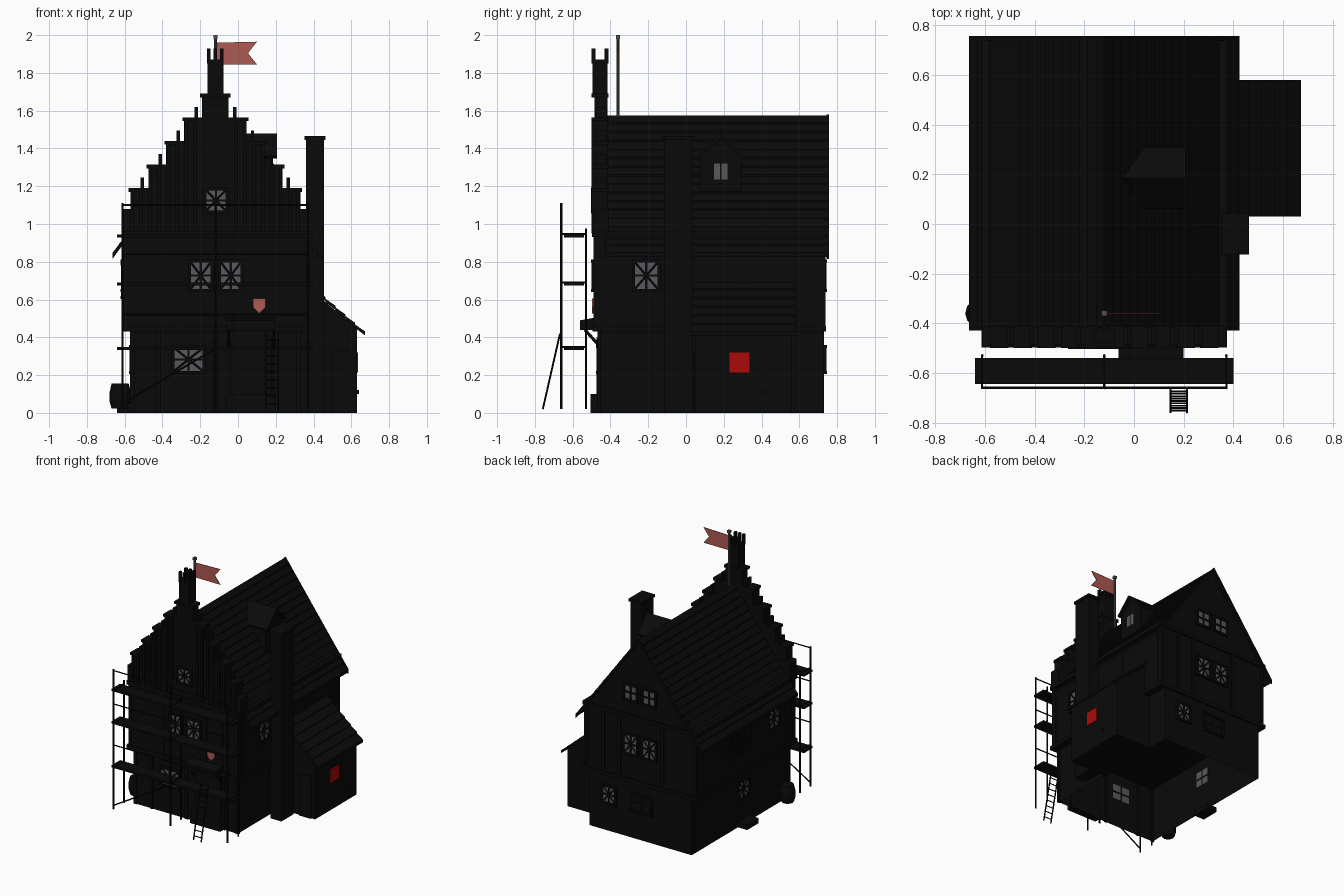
import bpy, bmesh, math
from mathutils import Vector

cube = bpy.data.objects.get("Cube")
if cube:
    bpy.data.objects.remove(cube, do_unlink=True)


def material(name, rgb):
    m = bpy.data.materials.new(name)
    m.use_nodes = True
    m.diffuse_color = (*rgb, 1)
    m.node_tree.nodes["Principled BSDF"].inputs["Base Color"].default_value = (*rgb, 1)
    return m


BLACK = material("soot black", (.003, .003, .003))
GLASS = material("window grey", (.1, .1, .11))
STEEL = material("pole grey", (.08, .08, .085))
PINK = material("faded red", (.42, .1, .085))
RED = material("bright red", (.4, .003, .003))
MID = -.12          # x of the ridge line
PITCH = 1.35


def finish(name, bm, mat):
    bmesh.ops.recalc_face_normals(bm, faces=bm.faces)
    mesh = bpy.data.meshes.new(name)
    bm.to_mesh(mesh)
    bm.free()
    mesh.materials.append(mat)
    ob = bpy.data.objects.new(name, mesh)
    bpy.context.collection.objects.link(ob)
    return ob


def prism(name, pts, a, b, axis="y", mat=BLACK, bottom=True):
    """Extrude a 2D outline between a and b along an axis."""
    place = {"x": lambda p, t: (t, p[0], p[1]),
             "y": lambda p, t: (p[0], t, p[1]),
             "z": lambda p, t: (p[0], p[1], t)}[axis]
    bm = bmesh.new()
    lo = [bm.verts.new(place(p, a)) for p in pts]
    hi = [bm.verts.new(place(p, b)) for p in pts]
    if bottom:
        bm.faces.new(lo)
    bm.faces.new(hi)
    for i in range(len(pts)):
        j = (i + 1) % len(pts)
        bm.faces.new((lo[i], lo[j], hi[j], hi[i]))
    return finish(name, bm, mat)


def box(name, x0, x1, y0, y1, z0, z1, mat=BLACK, bottom=True):
    return prism(name, [(x0, y0), (x1, y0), (x1, y1), (x0, y1)], z0, z1, "z", mat, bottom)


def beam(name, p, q, r=.006, mat=BLACK, sides=6):
    p, q = Vector(p), Vector(q)
    bm = bmesh.new()
    bmesh.ops.create_cone(bm, cap_ends=True, segments=sides, radius1=r, radius2=r, depth=(q - p).length)
    ob = finish(name, bm, mat)
    ob.rotation_euler = (q - p).to_track_quat("Z", "Y").to_euler()
    ob.location = (p + q) / 2
    return ob


def on_wall(side, wall):
    """Map (along, up, out) to world space for one wall."""
    return {"front": lambda u, v, n: (u, wall - n, v), "back": lambda u, v, n: (u, wall + n, v),
            "left": lambda u, v, n: (wall - n, u, v), "right": lambda u, v, n: (wall + n, u, v)}[side]


def window(name, side, wall, u, v, w, h, star=True, pane=GLASS):
    at = on_wall(side, wall)

    def plate(part, u0, u1, v0, v1, n0, n1, mat=BLACK):
        a, b = at(u0, v0, n0), at(u1, v1, n1)
        (x0, x1), (y0, y1), (z0, z1) = [sorted(c) for c in zip(a, b)]
        box(name + "_" + part, x0, x1, y0, y1, z0, z1, mat)

    f = .016
    plate("glass", u - w / 2, u + w / 2, v - h / 2, v + h / 2, -.004, .004, pane)
    for s in (-1, 1):
        e, t = u + s * (w + f) / 2, v + s * (h + f) / 2
        plate("jamb", e - f / 2, e + f / 2, v - h / 2 - f, v + h / 2 + f, 0, .014)
        plate("rail", u - w / 2 - f, u + w / 2 + f, t - f / 2, t + f / 2, 0, .016)
    plate("mullion", u - .006, u + .006, v - h / 2, v + h / 2, -.006, .01)
    plate("transom", u - w / 2, u + w / 2, v - .006, v + .006, -.006, .01)
    if star:
        for s in (-1, 1):
            beam(name + "_lattice", at(u - w / 2, v - s * h / 2, .005), at(u + w / 2, v + s * h / 2, .005), .005)


# Walls: open-bottomed ground floor, jettied upper floor, attic
box("ground_floor", -.56, .32, -.46, .73, 0, .44, bottom=False)
box("upper_floor", -.605, .365, -.485, .73, .43, .95)
prism("attic", [(-.605, .93), (.365, .93), (MID, 1.56)], -.42, .73)
for z, y in ((.43, -.495), (.93, -.498)):
    box("floor_beam", -.615, .375, y, .74, z, z + .03)
for x in (-.56, -.42, -.12, .2, .32):
    box("ground_post", x - .012, x + .012, -.468, -.45, 0, .43)
for x in (-.59, -.31, .06, .2, .35):
    for y in (-.491, .728):
        box("upper_post", x - .012, x + .012, y, y + .01, .45, .93)
for y in (-.45, -.02, .3, .7):
    for x in (-.608, .36):
        box("side_post", x, x + .01, y - .012, y + .012, .45, .93)

# Main roof in overlapping courses
COURSES = 16
for s in (-1, 1):
    for i in range(COURSES):
        a, b = .545 * i / COURSES, .545 * (i + 1) / COURSES
        top = 1.58 - PITCH * a
        low = 1.58 - PITCH * b
        prism("roof_course", [(MID + s * a, top - .006), (MID + s * b, low + .004),
                              (MID + s * b, low - .02), (MID + s * a, top - .03)], -.43, .755)
    prism("barge_board", [(MID, 1.58), (MID + s * .545, .845), (MID + s * .545, .815), (MID, 1.55)], .745, .757)

# Stepped front gable with ribs and pinnacles
box("gable_base", MID - .49, MID + .49, -.49, -.41, .94, 1.08)
for i in range(5):
    off, top = .46 - .095 * i, 1.19 + .125 * i
    box("gable_step", MID - off + .01, MID + off - .01, -.485, -.415, 1.0, top)
    for s in (-1, 1):
        outer, inner = MID + s * off, MID + s * (off - .07)
        box("step_cap", min(outer, inner), max(outer, inner), -.5, -.41, top - .02, top)
        c = MID + s * (off - .073)
        box("pinnacle", c - .009, c + .009, -.48, -.42, top, top + .055)
        for d in (.02, .065):
            c = MID + s * (off - d)
            if abs(c - MID) > .07:
                box("gable_rib", c - .009, c + .009, -.5, -.48, .95, top - .01)

# Turret on top of the gable
box("turret_neck", MID - .035, MID + .035, -.48, -.42, 1.6, 1.72)
box("turret", MID - .042, MID + .042, -.495, -.415, 1.69, 1.87)
for x in (-.035, 0, .035):
    for y in (-.49, -.42):
        box("turret_merlon", MID + x - .009, MID + x + .009, y - .011, y + .011, 1.85, 1.93)

# Side chimney
box("chimney", .36, .455, -.115, .035, 0, 1.45)
box("chimney_cap", .352, .464, -.122, .045, 1.445, 1.465)

# Lean-to annex
prism("annex", [(.3, 0), (.63, 0), (.63, .45), (.36, .67), (.3, .67)], .05, .56, bottom=True)
for i in range(6):
    a, b = .36 + .052 * i, .36 + .052 * (i + 1)
    za, zb = .7 - .87 * (a - .36), .7 - .87 * (b - .36)
    prism("annex_roof_course", [(a, za - .006), (b, zb + .003), (b, zb - .018), (a, za - .024)], .03, .58)
box("annex_sign", .625, .635, .23, .335, .215, .32, RED)
box("annex_door", .5, .6, .04, .055, 0, .33)
box("annex_bracket", .62, .64, .4, .42, .1, .12)

# Dormer
prism("dormer", [(.075, 1.1), (.295, 1.1), (.295, 1.35), (.185, 1.45), (.075, 1.35)], 0, .185, "x")
for s in (-1, 1):
    bm = bmesh.new()
    top = [bm.verts.new(p) for p in ((-.045, .185, 1.48), (.207, .185, 1.48),
                                     (.207, .185 + s * .125, 1.36), (.04, .185 + s * .125, 1.36))]
    bm.faces.new(top)
    roof = finish("dormer_roof", bm, BLACK)
    solid = roof.modifiers.new("thickness", "SOLIDIFY")
    solid.thickness = .018
    solid.offset = -1
for y in (.163, .203):
    box("dormer_glass", .18, .19, y - .016, y + .016, 1.235, 1.32, GLASS)

# Windows
window("gable_window", "front", -.488, -.117, 1.125, .1, .105)
for u in (-.197, -.038):
    window("front_upper_window", "front", -.487, u, .727, .105, .14)
    window("back_upper_window", "back", .731, u, .727, .105, .14)
    window("back_attic_window", "back", .731, u, 1.13, .1, .105, False)
window("front_ground_window", "front", -.461, -.262, .283, .15, .12)
window("back_ground_window", "back", .731, .15, .283, .1, .12)
window("back_shutter", "back", .731, -.13, .283, .16, .12, False, BLACK)
window("right_upper_window", "right", .366, -.21, .727, .12, .14)
window("left_upper_window", "left", -.606, -.21, .727, .12, .14)
window("left_ground_window", "left", -.561, .1, .283, .12, .12)
for u in (.15, .3):
    window("left_shutter", "left", -.606, u, .7, .1, .16, False, BLACK)

# Front door, canopy and steps
box("front_door", -.04, .18, -.475, -.45, 0, .4)
box("door_step", -.06, .2, -.505, -.45, 0, .1)
prism("door_canopy", [(-.56, .44), (-.56, .49), (-.45, .51), (-.45, .44)], -.062, .2, "x")
for x in (-.05, .19):
    beam("canopy_bracket", (x, -.535, .44), (x, -.455, .35), .008)
box("side_step", -.64, -.55, .02, .16, .0, .04)
prism("shield", [(.08, .605), (.146, .605), (.146, .56), (.113, .527), (.08, .56)], -.498, -.49, mat=PINK)

# Flagpole and flag
beam("flagpole", (MID, -.36, 1.56), (MID, -.36, 1.99), .008, STEEL, 8)
box("flagpole_knob", MID - .011, MID + .011, -.371, -.349, 1.98, 2.0, STEEL)
prism("flag", [(-.112, 1.845), (.1, 1.845), (.053, 1.904), (.1, 1.965), (-.112, 1.96)], -.362, -.358, mat=PINK)

# Scaffold
for x in (-.612, MID, .372):
    beam("front_pole", (x, -.66, .02), (x, -.66, 1.11))
    beam("rear_pole", (x, -.53, .02), (x, -.53, .975))
    for z in (.348, .69, .948):
        beam("cross_bar", (x, -.665, z), (x, -.525, z), .005)
for z in (.332, .674, .928):
    box("scaffold_deck", -.64, .4, -.645, -.54, z, z + .016)
for z in (.52, .84, 1.1):
    beam("guard_rail", (-.612, -.66, z), (.375, -.66, z), .005)
beam("scaffold_brace", (-.61, -.66, .05), (MID, -.66, .34), .005)

# Ladder
for x in (.147, .213):
    beam("ladder_rail", (x, -.758, .02), (x, -.667, .42), .005)
for i in range(9):
    t = (i + .7) / 9.5
    beam("ladder_rung", (.147, -.758 + .091 * t, .02 + .4 * t), (.213, -.758 + .091 * t, .02 + .4 * t), .004)

# Barrel
bm = bmesh.new()
rings = []
for z, r in ((.022, .045), (.06, .056), (.11, .056), (.155, .045)):
    rings.append([bm.verts.new((-.624 + r * math.cos(k * math.tau / 12), -.36 + r * math.sin(k * math.tau / 12), z))
                  for k in range(12)])
for a, b in zip(rings, rings[1:]):
    for k in range(12):
        j = (k + 1) % 12
        bm.faces.new((a[k], a[j], b[j], b[k]))
bm.faces.new(rings[0])
bm.faces.new(rings[-1])
finish("barrel", bm, BLACK)
